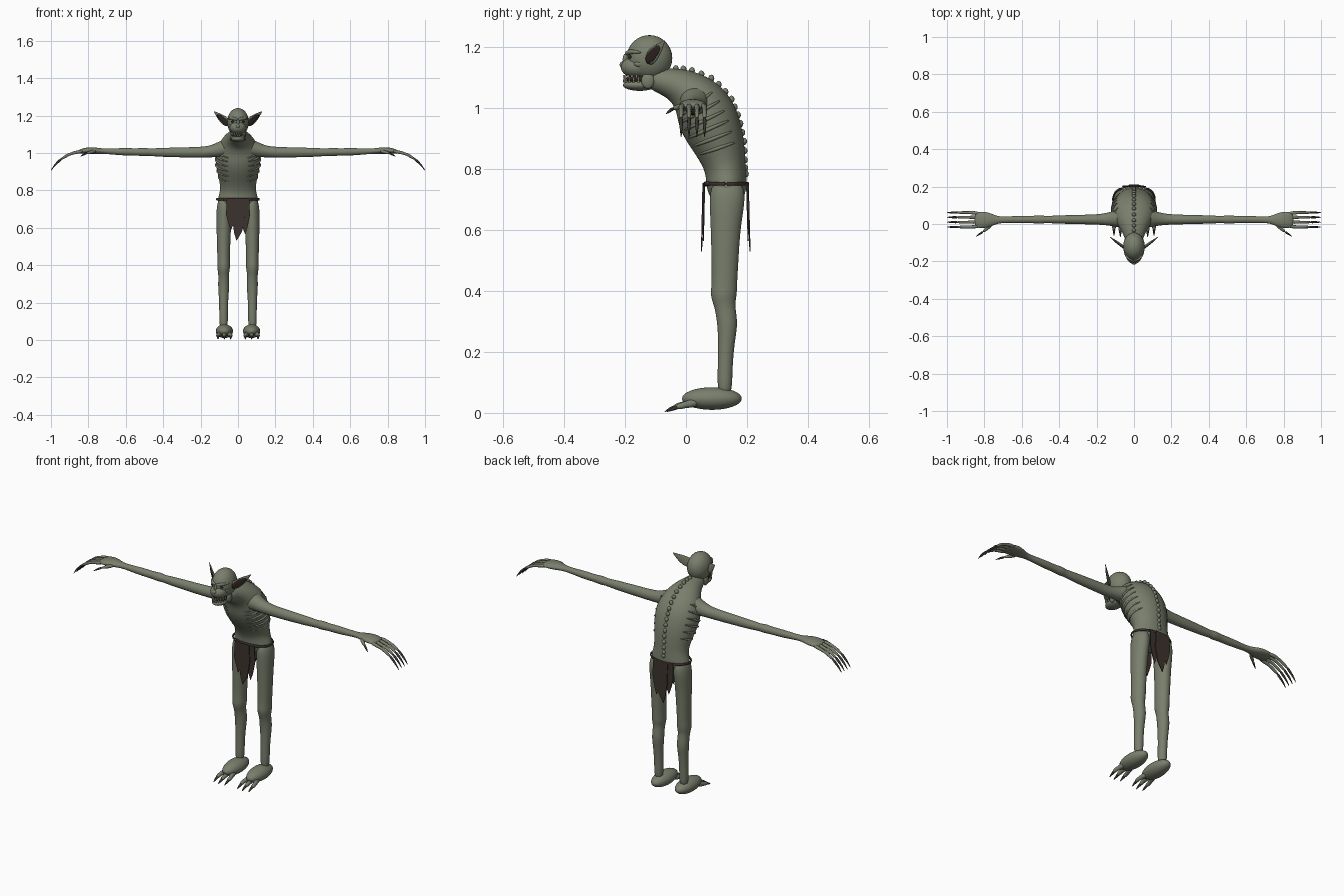
import bpy, bmesh, math
from mathutils import Vector, Matrix

if "Cube" in bpy.data.objects:
    bpy.data.objects.remove(bpy.data.objects["Cube"])


def material(name, rgb):
    m = bpy.data.materials.new(name)
    m.use_nodes = True
    m.diffuse_color = (*rgb, 1)
    bsdf = m.node_tree.nodes["Principled BSDF"]
    bsdf.inputs["Base Color"].default_value = (*rgb, 1)
    bsdf.inputs["Roughness"].default_value = 0.8
    return m


SKIN = material("grey green skin", (0.19, 0.21, 0.15))
CLOTH = material("brown cloth", (0.045, 0.032, 0.027))
CLAW = material("dark claw", (0.04, 0.035, 0.03))
DARK = material("dark hollow", (0.03, 0.02, 0.018))
TOOTH = material("ivory tooth", (0.6, 0.55, 0.42))
X, Y, Z = Vector((1, 0, 0)), Vector((0, 1, 0)), Vector((0, 0, 1))


def finish(name, bm, mat, mirror=False, sub=0, smooth=True):
    bmesh.ops.recalc_face_normals(bm, faces=bm.faces)
    me = bpy.data.meshes.new(name)
    bm.to_mesh(me)
    bm.free()
    me.materials.append(mat)
    for p in me.polygons:
        p.use_smooth = smooth
    ob = bpy.data.objects.new(name, me)
    bpy.context.collection.objects.link(ob)
    if mirror:
        ob.modifiers.new("Mirror", 'MIRROR').use_mirror_merge = False
    if sub:
        s = ob.modifiers.new("Smooth", 'SUBSURF')
        s.levels = s.render_levels = sub
    return ob


def section(rings, side, f):
    """Centre, two axes and two radii at fractional ring index f."""
    i = min(int(f), len(rings) - 2)
    a, b = rings[i], rings[i + 1]
    mix = [p + (q - p) * (f - i) for p, q in zip(a, b)]

    def tangent(k):
        lo, hi = rings[max(k - 1, 0)], rings[min(k + 1, len(rings) - 1)]
        return (Vector(hi[:3]) - Vector(lo[:3])).normalized()
    t = tangent(i).lerp(tangent(i + 1), f - i).normalized()
    v = t.cross(side).normalized()
    return Vector(mix[:3]), v.cross(t), v, mix[3], mix[4]


def on_section(rings, side, f, ang, k=1.0):
    c, u, v, ru, rv = section(rings, side, f)
    return c + (u * math.cos(ang) * ru + v * math.sin(ang) * rv) * k


def add_tube(bm, rings, side, n=12):
    loops = [[bm.verts.new(on_section(rings, side, i, math.tau * j / n)) for j in range(n)]
             for i in range(len(rings))]
    for a, b in zip(loops, loops[1:]):
        for j in range(n):
            k = (j + 1) % n
            bm.faces.new((a[j], a[k], b[k], b[j]))
    bm.faces.new(loops[0][::-1])
    bm.faces.new(loops[-1])


def tubes(name, paths, side, mat, n=12, mirror=False, sub=1):
    bm = bmesh.new()
    for rings in paths:
        add_tube(bm, rings, side, n)
    return finish(name, bm, mat, mirror, sub)


def balls(name, items, mat, mirror=False, seg=32):
    bm = bmesh.new()
    for c, s in items:
        m = Matrix.Translation(c) @ Matrix.Diagonal((*s, 1))
        bmesh.ops.create_uvsphere(bm, u_segments=seg, v_segments=seg // 2, radius=1, matrix=m)
    return finish(name, bm, mat, mirror)


# Hunched torso and neck
body = [(0, y, z, w, d) for y, z, w, d in (
    (.135, .69, .07, .045), (.135, .72, .105, .062), (.133, .755, .112, .068),
    (.13, .80, .092, .066), (.115, .865, .103, .082), (.088, .93, .119, .097),
    (.062, .99, .122, .099), (.03, 1.04, .106, .083), (-.02, 1.075, .075, .06),
    (-.07, 1.088, .05, .044), (-.125, 1.10, .038, .034))]
tubes("torso", [body], X, SKIN, 24, sub=2)

# Ribs wrap the flanks, knobbly backbone follows the back
ribs = []
for i in range(6):
    path = []
    for j in range(9):
        r = .003 + .004 * math.sin(math.pi * j / 8)
        p = on_section(body, X, 4.1 + .5 * i, math.radians(40 - 13 * j), .985)
        path.append((*p, r, r))
    ribs.append(path)
tubes("ribs", ribs, X + Z * .3, SKIN, 8, mirror=True)
balls("backbone", [(on_section(body, X, 2.5 + .38 * i, math.pi / 2, .97), (.011, .01, .012))
                   for i in range(17)], SKIN, seg=12)

# Arms with flattened hands
tubes("arms", [[(.04, .03, 1.03, .06, .055), (.09, .03, 1.02, .047, .044),
                (.14, .026, 1.008, .034, .032), (.2, .024, 1.003, .027, .029),
                (.32, .024, 1.003, .025, .027), (.44, .024, 1.003, .021, .023),
                (.475, .024, 1.004, .018, .019), (.5, .024, 1.005, .025, .024),
                (.535, .024, 1.005, .019, .019), (.6, .024, 1.006, .021, .021),
                (.68, .023, 1.008, .017, .016), (.73, .022, 1.01, .018, .014),
                (.775, .022, 1.013, .042, .019), (.82, .022, 1.012, .046, .017),
                (.855, .022, 1.006, .041, .009)]], Y, SKIN, 16, mirror=True, sub=2)

# Fingers, thumb and their long claws
fingers, claws = [], []
for y in (-.016, .01, .036, .061):
    base = .022 + (y - .022) * .85
    fingers.append([(.82, base, 1.01, .009, .009), (.86, y, 1.005, .011, .011),
                    (.89, y, .997, .007, .007), (.915, y, .987, .009, .009),
                    (.95, y, .963, .006, .006)])
    claws.append([(.94, y, .972, .007, .007), (.965, y, .95, .007, .007),
                  (.988, y, .925, .004, .004), (1.001, y, .903, .001, .001)])
fingers.append([(.76, 0, 1.01, .011, .011), (.785, -.025, 1.005, .01, .01),
                (.81, -.043, .998, .007, .007)])
claws.append([(.805, -.04, 1.0, .007, .007), (.825, -.053, .992, .006, .006),
              (.845, -.067, .98, .001, .001)])
tubes("fingers", fingers, Y, SKIN, 8, mirror=True)
tubes("finger_claws", claws, Y, CLAW, 8, mirror=True)

# Legs
tubes("legs", [[(.07, .135, .765, .028, .045), (.074, .137, .715, .043, .063),
                (.076, .13, .62, .04, .05), (.077, .128, .5, .036, .045),
                (.077, .126, .42, .033, .042), (.077, .123, .385, .036, .045),
                (.077, .127, .35, .027, .033), (.076, .137, .295, .032, .035),
                (.077, .133, .24, .026, .028), (.077, .128, .15, .023, .024),
                (.077, .127, .05, .024, .026)]], X, SKIN, 16, mirror=True, sub=2)
balls("feet", [((.073, .085, .047), (.046, .098, .037))], SKIN, mirror=True)
toes, toe_claws = [], []
for d in (-1, 0, 1):
    x, e = .073 + .026 * d, .073 + .034 * d
    y = .008 * abs(d)
    toes.append([(x, .04, .035, .014, .014), (x, .005 + y, .03, .014, .015),
                 (e, -.012 + y, .026, .01, .011), (e, -.028 + y, .022, .012, .012),
                 (e, -.042 + y, .018, .007, .007)])
    toe_claws.append([(e, -.03 + y, .021, .009, .009), (e, -.05 + y, .014, .007, .007),
                      (e, -.072 + y, .003, .001, .001)])
tubes("toes", toes, X, SKIN, 8, mirror=True)
tubes("toe_claws", toe_claws, X, CLAW, 8, mirror=True)

# Head: skull, muzzle, jaw, nose, brow and cheeks
balls("skull", [((0, -.12, 1.165), (.058, .075, .075))], SKIN)
balls("muzzle", [((0, -.158, 1.135), (.045, .056, .037))], SKIN)
balls("lower_jaw", [((0, -.152, 1.076), (.037, .055, .019))], SKIN)
balls("mouth", [((0, -.148, 1.096), (.034, .048, .018))], DARK)
balls("nose", [((0, -.205, 1.143), (.012, .013, .012)), ((0, -.198, 1.16), (.008, .01, .02))], SKIN, seg=16)
balls("cheeks", [((.038, -.15, 1.145), (.014, .022, .012)), ((.034, -.125, 1.09), (.01, .022, .026))],
      SKIN, mirror=True, seg=16)
tubes("brow", [[(.0, -.195, 1.178, .007, .007), (.02, -.192, 1.183, .009, .008),
                (.04, -.176, 1.187, .008, .007), (.054, -.145, 1.182, .003, .003)]],
      Z, SKIN, 8, mirror=True)
balls("eyes", [((.026, -.183, 1.169), (.011, .007, .007))], DARK, mirror=True, seg=16)

# Crooked teeth around the mouth
teeth = []
for i in range(-4, 5):
    a = math.radians(18 * i)
    for z, tip, r in ((1.109, 1.09, .04), (1.084, 1.104, .035)):
        a += .12
        p = Vector((r * .95 * math.sin(a), -.152 - .052 * math.cos(a), z))
        teeth.append([(*p, .004, .004), (p.x, p.y, tip, .0008, .0008)])
tubes("teeth", teeth, X, TOOTH, 6, sub=0)

# Pointed ears with dark hollows
ear_side, ear_out = Vector((-.38, -.4, .81)), Vector((.6, -.77, -.1))
ear = [(.048, -.128, 1.153, .016, .008), (.066, -.115, 1.167, .027, .007),
       (.088, -.099, 1.185, .024, .005), (.11, -.083, 1.204, .013, .004),
       (.13, -.068, 1.224, .001, .001)]
tubes("ears", [ear], ear_side, SKIN, 12, mirror=True)
hollow = [(*(Vector(r[:3]) + ear_out * r[4] * .8), r[3] * .72, .003) for r in ear[:-1]]
tubes("ear_hollows", [hollow], ear_side, DARK, 12, mirror=True)

# Belt
belt = [(.114 * math.cos(math.tau * i / 32), .132 + .072 * math.sin(math.tau * i / 32), .752, .007, .004)
        for i in range(33)]
tubes("belt", [belt], Z, CLOTH, 8)
tubes("belt_roll", [[(x, .062 + 2.6 * x * x, .752, .009, .007) for x in (-.08, -.05, -.02, .02, .05, .08)]],
      Z, CLOTH, 8)


# Ragged loincloth strips, front and back
def strip(name, outline, top, foot):
    bm = bmesh.new()
    bm.faces.new([bm.verts.new((x, top + (foot - top) * (.755 - z) / .225, z)) for x, z in outline])
    ob = finish(name, bm, CLOTH, smooth=False)
    s = ob.modifiers.new("Thickness", 'SOLIDIFY')
    s.thickness, s.offset = .004, 0


centre = [(-.03, .755), (.03, .755), (.034, .66), (.022, .58), (-.008, .53), (-.02, .57), (-.03, .64)]
wing = [(.01, .755), (.06, .755), (.064, .67), (.05, .6), (.038, .565), (.02, .61)]
for label, y, dy, s in (("front", .056, -.005, 1), ("back", .204, .006, -1)):
    strip(label + "_cloth_centre", centre, y, y + dy)
    strip(label + "_cloth_left", wing, y + .005 * s, y + dy + .005 * s)
    strip(label + "_cloth_right", [(-x, z + .02 * (z < .65)) for x, z in wing],
          y + .004 * s, y + dy + .004 * s)
